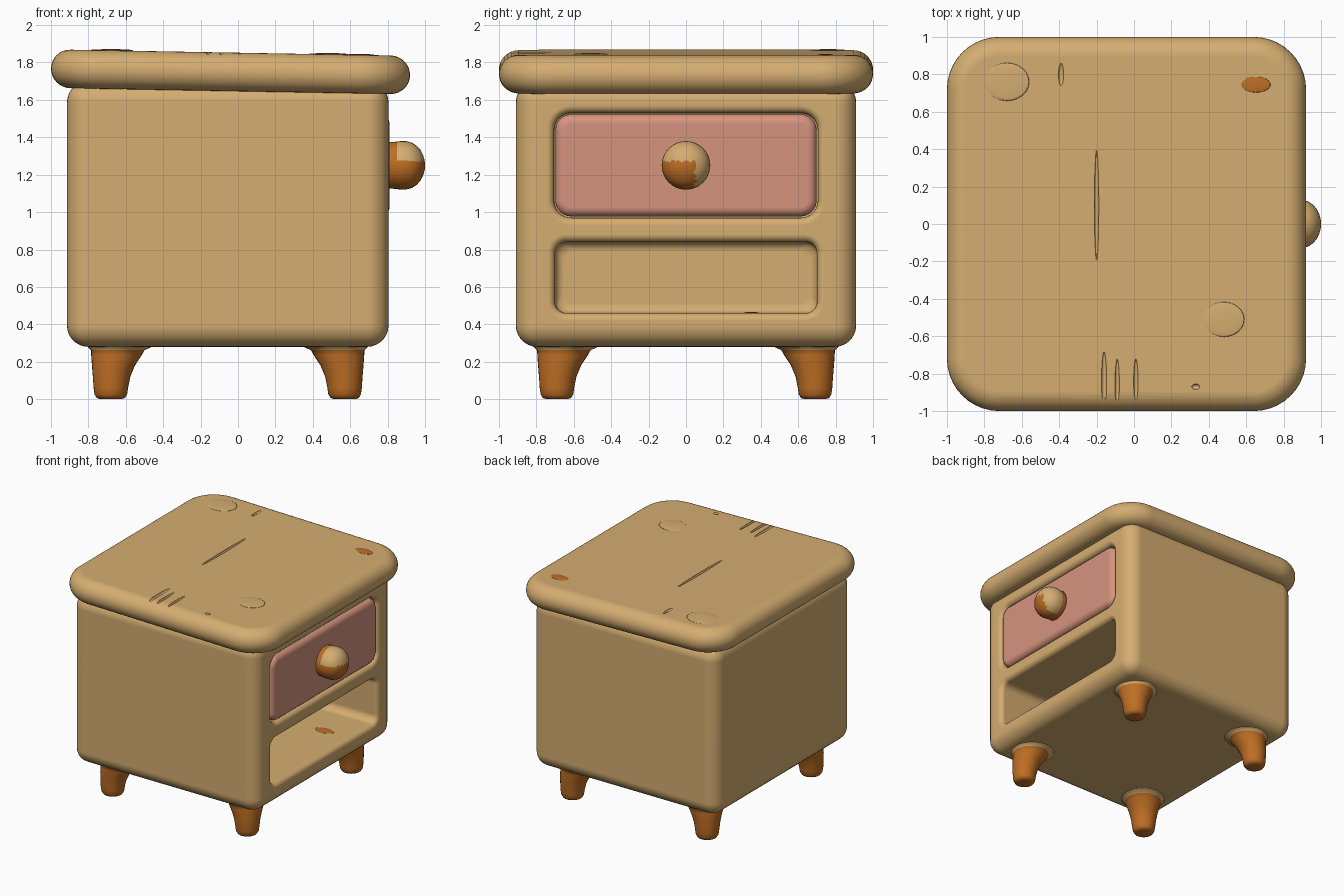
import bpy, bmesh, math
from mathutils import Vector

if "Cube" in bpy.data.objects:
    bpy.data.objects.remove(bpy.data.objects["Cube"])


def material(name, rgb):
    m = bpy.data.materials.new(name)
    m.diffuse_color = (*rgb, 1)
    m.use_nodes = True
    m.node_tree.nodes["Principled BSDF"].inputs["Base Color"].default_value = m.diffuse_color
    return m


TAN = material("tan wood", (0.665, 0.42, 0.165))
PINK = material("pink paint", (0.672, 0.296, 0.209))
ORANGE = material("orange wood", (0.515, 0.156, 0.018))


def make(name, bm, mats):
    bmesh.ops.remove_doubles(bm, verts=bm.verts, dist=1e-5)
    bmesh.ops.recalc_face_normals(bm, faces=bm.faces)
    me = bpy.data.meshes.new(name)
    bm.to_mesh(me)
    bm.free()
    me.shade_smooth()
    for m in mats:
        me.materials.append(m)
    ob = bpy.data.objects.new(name, me)
    bpy.context.collection.objects.link(ob)
    return ob


def loft(name, rings, mats, axis="z", n=8, rule=None):
    """Rounded-rectangle rings (w, cu, cv, hu, hv, radius) stacked along an axis."""
    bm = bmesh.new()
    loops = []
    for w, cu, cv, hu, hv, r in rings:
        loop = []
        for k, (su, sv) in enumerate([(1, 1), (-1, 1), (-1, -1), (1, -1)]):
            for i in range(n + 1):
                a = math.pi / 2 * (k + i / n)
                u = cu + su * (hu - r) + r * math.cos(a)
                v = cv + sv * (hv - r) + r * math.sin(a)
                loop.append(bm.verts.new((u, v, w) if axis == "z" else (w, u, v)))
        loops.append(loop)
    for a, b in zip(loops, loops[1:]):
        for i in range(len(a)):
            j = (i + 1) % len(a)
            bm.faces.new((a[i], a[j], b[j], b[i]))
    bm.faces.new(loops[0][::-1])
    bm.faces.new(loops[-1])
    if rule:
        for f in bm.faces:
            f.material_index = rule(f.calc_center_median())
    return make(name, bm, mats)


def cut(ob, cutters):
    for c in cutters:
        m = ob.modifiers.new("cut", "BOOLEAN")
        m.operation, m.solver, m.object = "DIFFERENCE", "EXACT", c
    dg = bpy.context.evaluated_depsgraph_get()
    me = bpy.data.meshes.new_from_object(ob.evaluated_get(dg))
    ob.modifiers.clear()
    ob.data = me
    for c in cutters:
        bpy.data.objects.remove(c)


def soften(ob, angle=40):
    ob.data.set_sharp_from_angle(angle=math.radians(angle))
    m = ob.modifiers.new("weighted normals", "WEIGHTED_NORMAL")
    m.keep_sharp = True


def ellipsoid(name, loc, size, mat):
    bm = bmesh.new()
    bmesh.ops.create_uvsphere(bm, u_segments=24, v_segments=12, radius=1)
    for v in bm.verts:
        v.co = Vector(a * b + c for a, b, c in zip(v.co, size, loc))
    return make(name, bm, [mat])


# cabinet body: rounded box
bm = bmesh.new()
bmesh.ops.create_cube(bm, size=1)
for v in bm.verts:
    v.co = Vector((-0.055 + v.co.x * 1.72, v.co.y * 1.82, 0.99 + v.co.z * 1.42))
bmesh.ops.bevel(bm, geom=bm.edges[:], offset=0.115, segments=7, profile=0.5, affect="EDGES")
body = make("cabinet_body", bm, [TAN])


# recesses with flared, softened mouths
def recess(name, x_back, zc, hy, hz, r, fillet):
    rings = []
    for i in range(5):      # rounded back edge
        a = math.pi / 2 * i / 4
        d = fillet * (1 - math.sin(a))
        rings.append((x_back + fillet * (1 - math.cos(a)), 0, zc, hy - d, hz - d, r))
    for i in range(6):      # flared mouth
        a = math.pi / 2 * i / 5
        d = 0.04 * (1 - math.cos(a))
        rings.append((0.765 + 0.04 * math.sin(a), 0, zc, hy + d, hz + d, r + d))
    rings.append((0.9, 0, zc, hy + 0.04, hz + 0.04, r + 0.04))
    return loft(name, rings, [TAN], "x")


cut(body, [recess("drawer_cutter", 0.68, 1.25, 0.705, 0.28, 0.09, 0.01),
           recess("shelf_cutter", -0.70, 0.65, 0.70, 0.19, 0.06, 0.05)])
soften(body)

# drawer front: pillow-edged pink panel
rings = [(0.66, 0, 1.25, 0.698, 0.273, 0.085)]
for i in range(6):
    a = math.pi / 2 * i / 5
    d = 0.05 * (1 - math.cos(a))
    rings.append((0.765 + 0.045 * math.sin(a), 0, 1.25, 0.698 - d, 0.273 - d, 0.085 - d))
soften(loft("drawer_front", rings, [PINK], "x"))

# knob: orange with a tan patch on its upper outer side
profile = [(0.79, 0.125), (0.83, 0.125), (0.85, 0.127), (0.87, 0.13), (0.90, 0.129), (0.93, 0.121),
           (0.955, 0.105), (0.975, 0.083), (0.99, 0.054), (0.998, 0.026), (1.0, 0.004)]
loft("drawer_knob", [(x, 0, 1.25, r, r, r) for x, r in profile], [ORANGE, TAN], "x",
     rule=lambda c: int(c.x > 0.86 and (c.z > 1.27 or c.y > 0.045)))

# lid: half-round edge, tilted slightly down towards the drawer side
rings = []
for i in range(17):
    a = math.pi * (i / 16 - 0.5)
    d = 0.105 * (1 - math.cos(a))
    rings.append((1.75 + 0.103 * math.sin(a), -0.04, 0, 0.96 - d, 1 - d, 0.28 - d))
lid = loft("top_slab", rings, [TAN], n=10)


def tilt(x):
    return -0.018 * (x + 0.04)


for v in lid.data.vertices:
    v.co.z += tilt(v.co.x)

# carved grain grooves and pits in the lid
marks = [(-0.16, -0.84, 0.014, 0.16), (-0.09, -0.86, 0.012, 0.14), (0.01, -0.84, 0.012, 0.12),
         (-0.2, 0.1, 0.012, 0.3), (-0.39, 0.80, 0.014, 0.06), (0.33, -0.87, 0.022, 0.015)]
cut(lid, [ellipsoid("groove_cutter", (x, y, 1.855 + tilt(x)), (w, l, 0.018), TAN)
          for x, y, w, l in marks])
soften(lid)

# shallow knots on the lid
for x, y, r in [(-0.68, 0.76, 0.12), (0.48, -0.51, 0.11)]:
    z = 1.853 + tilt(x)
    ellipsoid("lid_knot", (x, y, z), (r, r * 0.85, 0.007), TAN)

# orange spots on the lid and the shelf floor
ellipsoid("lid_spot", (0.65, 0.745, 1.853 + tilt(0.65)), (0.08, 0.042, 0.005), ORANGE)
ellipsoid("shelf_spot", (0.56, 0.35, 0.461), (0.08, 0.042, 0.005), ORANGE)

# four splayed legs, straight outside and tapering inside, blending into the body
leg = [(0, 0, 0.055), (0.006, 0, 0.075), (0.025, 0, 0.087), (0.06, 0, 0.092), (0.12, -0.004, 0.1),
       (0.18, -0.014, 0.115), (0.235, -0.03, 0.135), (0.262, -0.037, 0.143),
       (0.275, -0.045, 0.165), (0.30, -0.055, 0.2)]
for sx, ns in ((-1, "back"), (1, "front")):
    for sy, nl in ((-1, "left"), (1, "right")):
        loft(f"{ns}_{nl}_leg",
             [(z, -0.055 + sx * (0.625 + d), sy * (0.69 + d), r, r, r) for z, d, r in leg],
             [ORANGE, TAN], rule=lambda c: int(c.z > 0.262))
